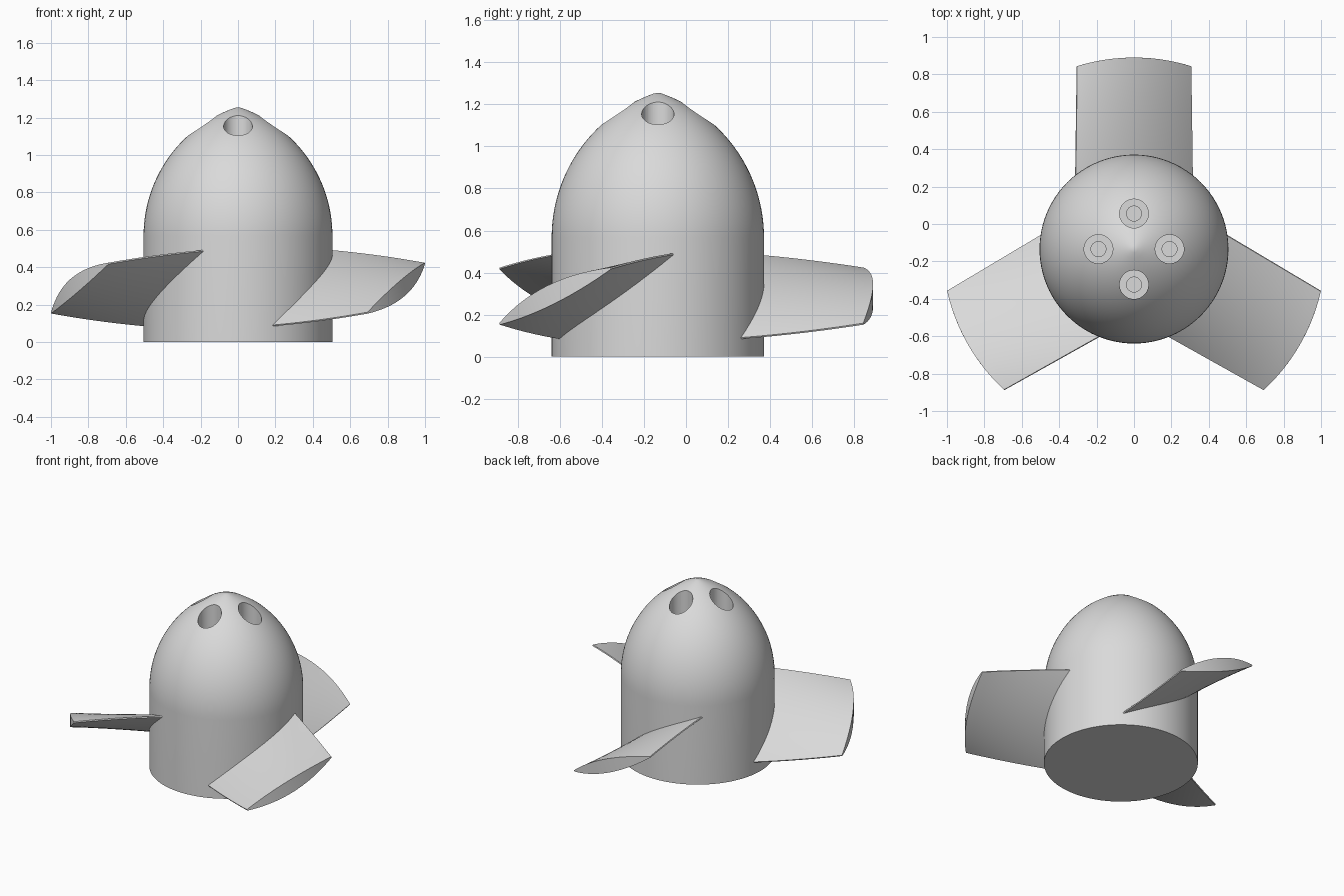
import bpy, bmesh, math

cube = bpy.data.objects.get("Cube")
if cube:
    bpy.data.objects.remove(cube, do_unlink=True)

HUB_Y = -0.134        # hub axis position
HUB_R = 0.505
TIP_R = 1.024         # radius swept by the blade tips
SHOULDER = 0.567      # height where the nose starts

grey = bpy.data.materials.new("plain_grey")
grey.use_nodes = True
colour = (0.7, 0.7, 0.7, 1.0)
grey.diffuse_color = colour
grey.node_tree.nodes["Principled BSDF"].inputs["Base Color"].default_value = colour


def finish(bm, name):
    bmesh.ops.recalc_face_normals(bm, faces=bm.faces)
    mesh = bpy.data.meshes.new(name)
    bm.to_mesh(mesh)
    bm.free()
    mesh.materials.append(grey)
    obj = bpy.data.objects.new(name, mesh)
    bpy.context.collection.objects.link(obj)
    return obj


def lathe(profile, name, steps):
    bm = bmesh.new()
    verts = [bm.verts.new((r, 0, z)) for r, z in profile]
    edges = [bm.edges.new(pair) for pair in zip(verts, verts[1:])]
    bmesh.ops.spin(bm, geom=verts + edges, cent=(0, 0, 0), axis=(0, 0, 1),
                   angle=math.tau, steps=steps, use_duplicate=False)
    bmesh.ops.remove_doubles(bm, verts=bm.verts, dist=1e-5)
    return finish(bm, name)


def smooth(obj):
    bpy.ops.object.select_all(action='DESELECT')
    obj.select_set(True)
    bpy.context.view_layer.objects.active = obj
    bpy.ops.object.shade_smooth_by_angle(angle=math.radians(30))


# Hub: straight cylinder with a pointed-arch nose and a slightly blunt tip
offset = 0.22
arch_r = HUB_R + offset
end = math.acos((offset + 0.02) / arch_r)
profile = [(0, 0), (HUB_R, 0)]
for i in range(29):
    a = end * i / 28
    profile.append((arch_r * math.cos(a) - offset, SHOULDER + arch_r * math.sin(a)))
profile.append((0, profile[-1][1] + 0.004))
hub = lathe(profile, "hub", 96)
hub.location.y = HUB_Y

# Four stepped bolt holes sunk vertically into the nose
for i in range(4):
    a = i * math.pi / 2
    cutter = lathe([(0, 0.6), (0.04, 0.6), (0.04, 0.9), (0.077, 0.9),
                    (0.077, 1.5), (0, 1.5)], "bolt_hole_cutter", 40)
    cutter.location = (0.19 * math.cos(a), HUB_Y + 0.19 * math.sin(a), 0)
    cutter.hide_render = True
    mod = hub.modifiers.new("bolt_hole", 'BOOLEAN')
    mod.operation = 'DIFFERENCE'
    mod.solver = 'EXACT'
    mod.object = cutter
    bpy.context.view_layer.objects.active = hub
    bpy.ops.object.modifier_apply(modifier=mod.name)
    bpy.data.objects.remove(cutter, do_unlink=True)
smooth(hub)


# Blade: twisted lens section running from inside the hub to a round tip
def blade_point(s, u, side):
    half_w = 0.313 - 0.008 * s
    half_h = 0.203 - 0.045 * s - 0.026 * s * s
    thick = (0.048 if side > 0 else 0.038) * (1 - u * u) + 0.004
    length = math.hypot(half_w, half_h)
    x = half_w * u + side * thick * half_h / length
    z = 0.288 - half_h * u + side * thick * half_w / length
    tip = math.sqrt(TIP_R ** 2 - x * x)
    return (x, 0.36 + (tip - 0.36) * s, z)


def make_blade(name):
    bm = bmesh.new()
    rows, cols = 12, 20
    us = [-math.cos(math.pi * j / cols) for j in range(cols + 1)]
    rings = []
    for i in range(rows + 1):
        s = i / rows
        top = [bm.verts.new(blade_point(s, u, 1)) for u in us]
        low = [bm.verts.new(blade_point(s, u, -1)) for u in us]
        rings.append(top + low[::-1])
    n = len(rings[0])
    for a, b in zip(rings, rings[1:]):
        for j in range(n):
            k = (j + 1) % n
            bm.faces.new((a[j], a[k], b[k], b[j]))
    for ring in (rings[0], rings[-1]):
        for j in range(cols):
            bm.faces.new((ring[j], ring[j + 1], ring[n - 2 - j], ring[n - 1 - j]))
    return finish(bm, name)


for name, turn in (("rear_blade", 0), ("right_blade", 120), ("left_blade", 240)):
    blade = make_blade(name)
    blade.location.y = HUB_Y
    blade.rotation_euler.z = math.radians(turn)
    smooth(blade)
